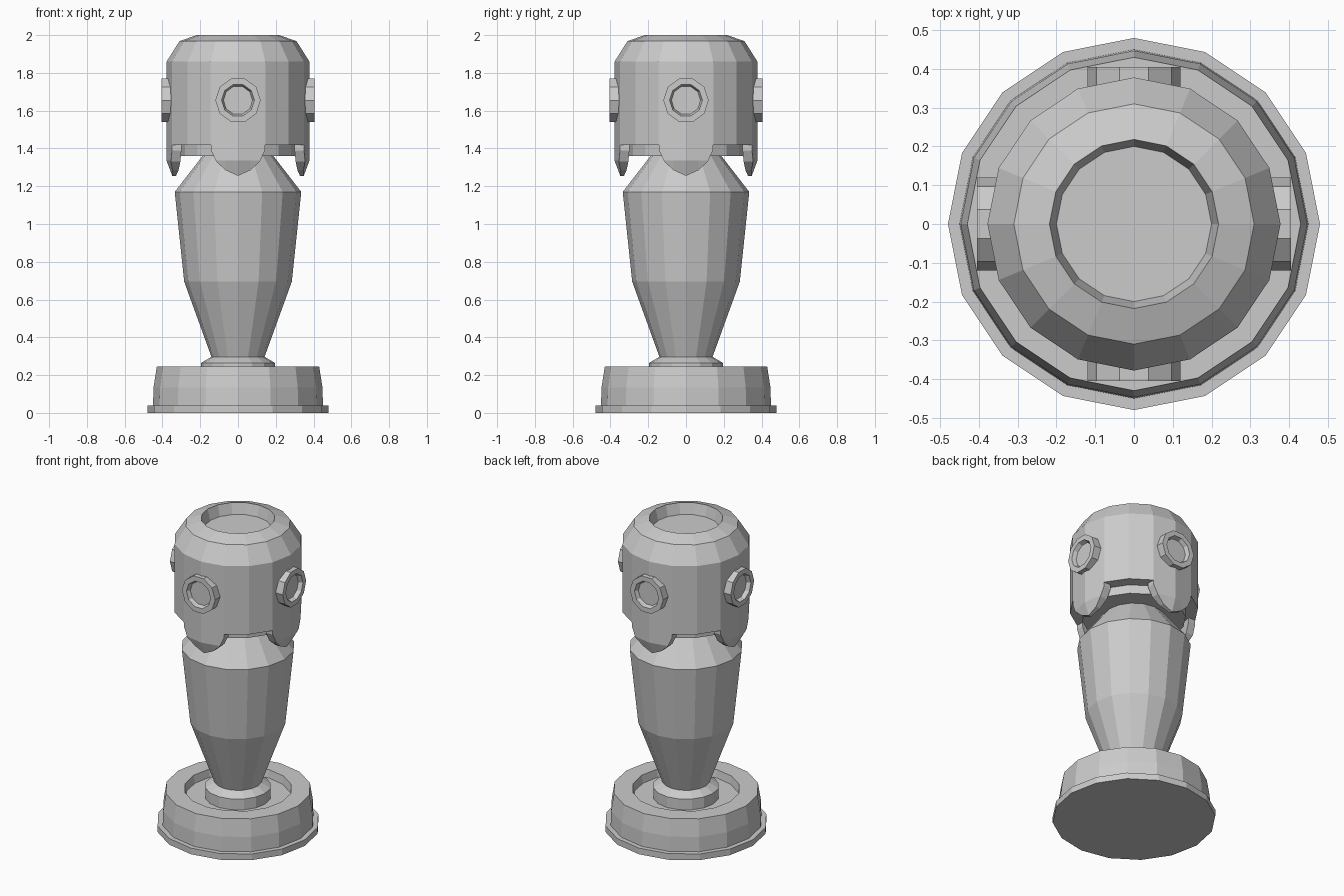
import bpy, bmesh
from math import pi, cos, sin
from mathutils import Matrix

if "Cube" in bpy.data.objects:
    bpy.data.objects.remove(bpy.data.objects["Cube"])

SIDES = 16


def finish(bm, name):
    bmesh.ops.remove_doubles(bm, verts=bm.verts, dist=1e-5)
    bmesh.ops.recalc_face_normals(bm, faces=bm.faces)
    mesh = bpy.data.meshes.new(name)
    bm.to_mesh(mesh)
    bm.free()
    ob = bpy.data.objects.new(name, mesh)
    bpy.context.collection.objects.link(ob)
    return ob


def lathe(name, profile, sides=SIDES, matrix=None):
    """Revolve (radius, z) points about z and cap both ends."""
    bm = bmesh.new()
    rings = [[bm.verts.new((r * cos(2 * pi * i / sides), r * sin(2 * pi * i / sides), z))
              for i in range(sides)] for r, z in profile]
    for a, b in zip(rings, rings[1:]):
        for i in range(sides):
            j = (i + 1) % sides
            bm.faces.new((a[i], a[j], b[j], b[i]))
    bm.faces.new(rings[0])
    bm.faces.new(rings[-1])
    if matrix:
        bm.transform(matrix)
    return finish(bm, name)


def tab(name, turn):
    """Rounded pointed flap hanging from the head's lower edge."""
    half = [(0.143, 1.39), (0.115, 1.33), (0.066, 1.285), (0.0, 1.255)]
    outline = [(-x, z) for x, z in half] + [(x, z) for x, z in half[-2::-1]]
    bm = bmesh.new()
    cols = []
    for x, low in outline:
        back = abs(x) * 0.199          # follows the faceted wall
        mid = max(low, 1.33)
        front = 0.378 - (mid - low) * 0.4
        pts = [(0.378, 1.42), (0.378, mid + 0.005), (front, low), (0.328, low), (0.328, 1.42)]
        cols.append([bm.verts.new((x, -(r - back), z)) for r, z in pts])
    for a, b in zip(cols, cols[1:]):
        for i in range(5):
            j = (i + 1) % 5
            bm.faces.new((a[i], b[i], b[j], a[j]))
    bm.faces.new(cols[0])
    bm.faces.new(cols[-1])
    bm.transform(Matrix.Rotation(turn, 4, 'Z'))
    return finish(bm, name)


# Round stepped base with a sunken ring
lathe("base", [(0.48, 0), (0.48, 0.04), (0.45, 0.04), (0.447, 0.135), (0.43, 0.245),
               (0.318, 0.245), (0.31, 0.195)])

# Collar and tapering body
lathe("collar", [(0.195, 0.19), (0.195, 0.265), (0.135, 0.30)])
lathe("body", [(0.14, 0.295), (0.285, 0.695), (0.335, 1.17), (0.18, 1.37)])

# Head shell with dished top and inner lower ring
lathe("head", [(0.305, 1.36), (0.305, 1.417), (0.378, 1.417), (0.378, 1.86), (0.31, 1.968),
               (0.218, 2.0), (0.2, 1.93)])

# Four flaps and four round portholes
for k in range(4):
    turn = k * pi / 2
    tab(f"flap_{k + 1}", turn)
    place = (Matrix.Rotation(turn, 4, 'Z') @ Matrix.Translation((0, 0, 1.655))
             @ Matrix.Rotation(pi / 2, 4, 'X'))
    lathe(f"porthole_{k + 1}", [(0.12, 0.34), (0.12, 0.405), (0.087, 0.405), (0.077, 0.379)],
          10, place)
